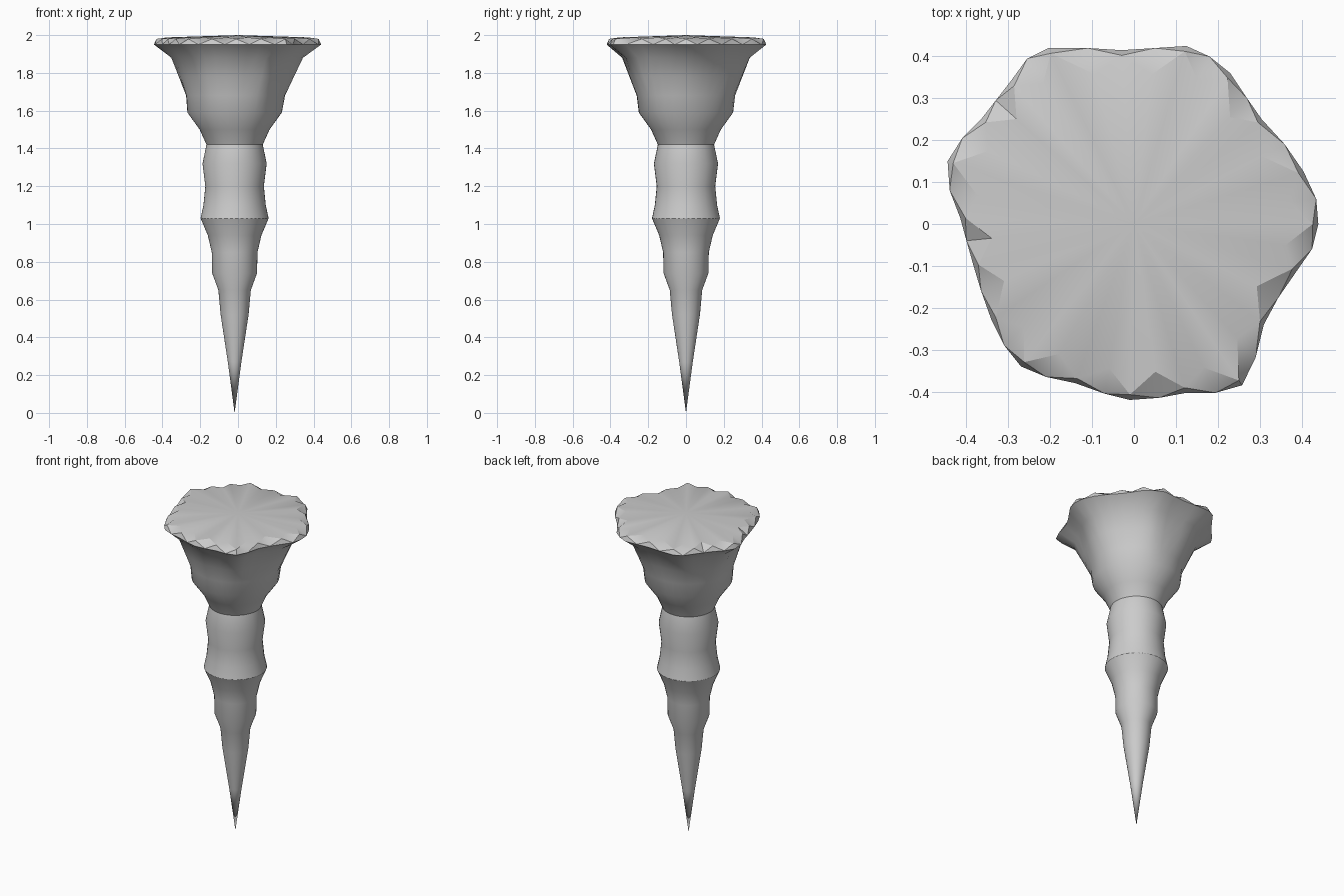
import bpy, bmesh
from mathutils import Vector

if "Cube" in bpy.data.objects:
    bpy.data.objects.remove(bpy.data.objects["Cube"])

# Irregular outline of the wide rim, anticlockwise from +x
RIM = [(.44, 0), (.435, .06), (.405, .125), (.36, .19), (.305, .25), (.27, .30), (.23, .36),
       (.18, .40), (.125, .425), (.05, .42), (-.03, .415), (-.11, .42), (-.205, .42),
       (-.255, .395), (-.295, .34), (-.33, .295), (-.365, .25), (-.41, .205), (-.445, .15),
       (-.44, .08), (-.415, .015), (-.40, -.04), (-.383, -.10), (-.365, -.16), (-.34, -.23),
       (-.31, -.29), (-.27, -.34), (-.21, -.365), (-.14, -.38), (-.07, -.405), (-.01, -.42),
       (.06, -.415), (.125, -.403), (.195, -.403), (.258, -.385), (.29, -.32), (.31, -.24),
       (.345, -.175), (.39, -.11), (.425, -.06)]
RIM = [Vector(p) for p in RIM]
MEAN = sum(p.length for p in RIM) / len(RIM)

# Bumpy spike profile: height, radius
PROFILE = [(.27, .036), (.52, .074), (.65, .086), (.74, .119), (.85, .121), (.94, .142),
           (1.03, .18), (1.1, .165), (1.2, .155), (1.32, .17), (1.42, .149), (1.5, .185),
           (1.59, .25), (1.68, .262), (1.78, .302), (1.88, .342)]

bm = bmesh.new()


def ring(points, heights):
    return [bm.verts.new((p.x, p.y, z)) for p, z in zip(points, heights)]


def bridge(a, b):
    n = len(a)
    for i in range(n):
        j = (i + 1) % n
        bm.faces.new((a[i], a[j], b[j], b[i]))


N = len(RIM)
# Body rings: round low down, taking on the rim outline near the top
rings = []
for z, r in PROFILE:
    w = max(0, (z - 1.6) / .4)
    pts = [p.normalized() * r * (1 - w + w * p.length / MEAN) + Vector((-.018 * (1 - w), 0))
           for p in RIM]
    rings.append(ring(pts, [z] * N))
rings.append(ring(RIM, [1.95] * N))
for a, b in zip(rings, rings[1:]):
    bridge(a, b)

# Pointed tip
tip = bm.verts.new((-.018, 0, 0))
for i in range(N):
    bm.faces.new((tip, rings[0][(i + 1) % N], rings[0][i]))

# Jagged broken edge around the slightly domed top
top = ring([p * (.97 if i % 2 == 0 else .85) for i, p in enumerate(RIM)],
           [1.98 if i % 2 == 0 else 1.988 for i in range(N)])
for i in range(N):
    j = (i + 1) % N
    a, b = rings[-1][i], rings[-1][j]
    if i % 2 == 0:
        bm.faces.new((a, b, top[i]))
        bm.faces.new((b, top[j], top[i]))
    else:
        bm.faces.new((a, b, top[j]))
        bm.faces.new((a, top[j], top[i]))
centre = bm.verts.new((0, 0, 2))
for i in range(N):
    bm.faces.new((top[i], top[(i + 1) % N], centre))

bmesh.ops.recalc_face_normals(bm, faces=bm.faces)
mesh = bpy.data.meshes.new("stalactite")
bm.to_mesh(mesh)
bm.free()
obj = bpy.data.objects.new("stalactite", mesh)
bpy.context.collection.objects.link(obj)
bpy.context.view_layer.objects.active = obj
obj.select_set(True)
bpy.ops.object.shade_smooth_by_angle(angle=0.6)
